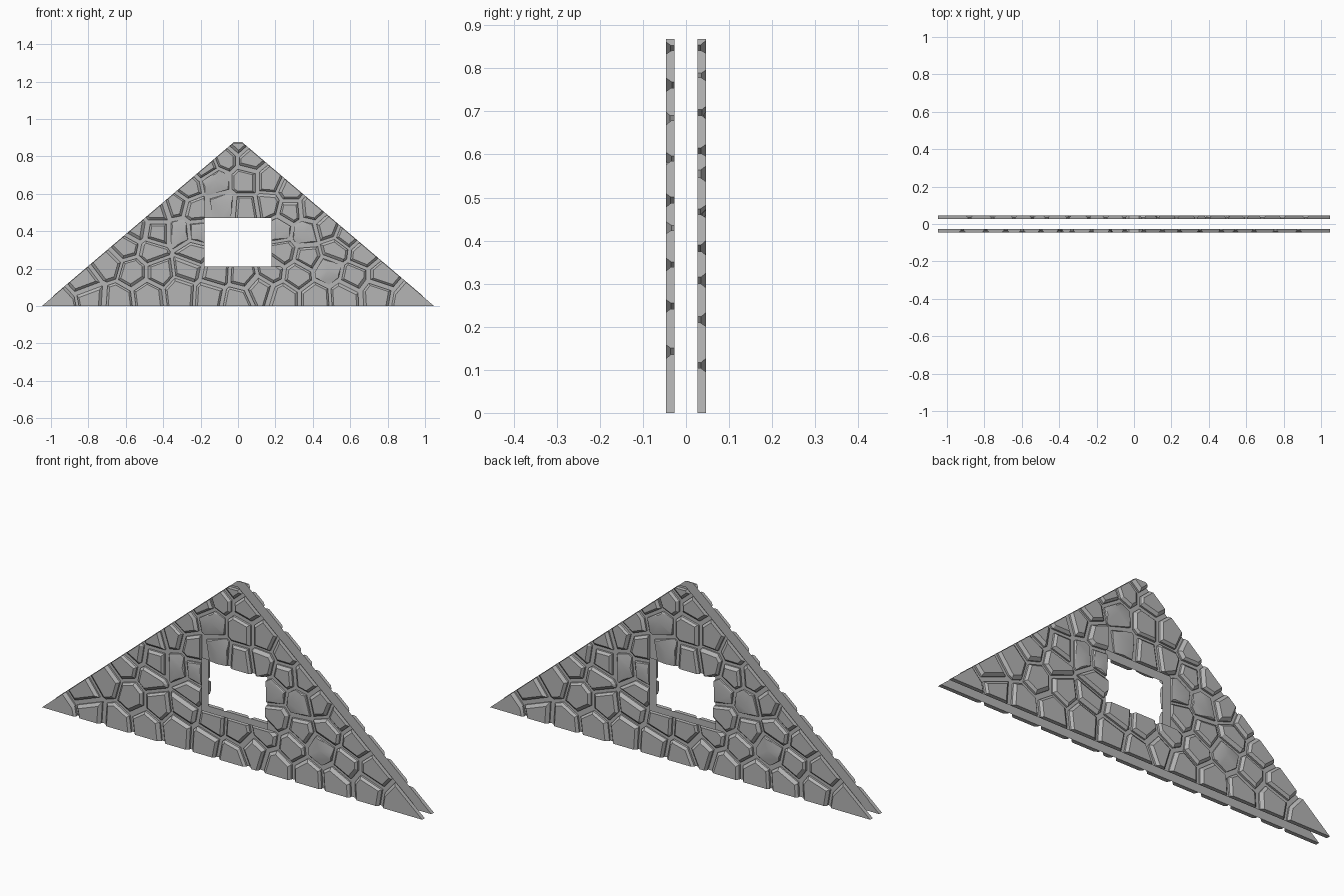
import bpy, bmesh, math, random
from mathutils import Vector

random.seed(4)
cube = bpy.data.objects.get("Cube")
if cube:
    bpy.data.objects.remove(cube, do_unlink=True)

# Wall proportions
MORTAR_Y, FACE_Y, DEPTH = -0.026, -0.046, 0.02
HOLE_X, HOLE_LOW, HOLE_HIGH = 0.18, 0.21, 0.47
EAVE, RIDGE, RIDGE_X = 0.045, 0.878, 0.02

grey = bpy.data.materials.new("stone grey")
grey.use_nodes = True
colour = (0.46, 0.46, 0.46, 1)
grey.diffuse_color = colour
grey.node_tree.nodes["Principled BSDF"].inputs["Base Color"].default_value = colour

# Stone centres in hundredths (x, z), row by row
STONES = [
    (-94, 2), (-79, 5), (-64, 4), (-48, 6), (-31, 8), (-15, 7), (0, 4),
    (11, 9), (24, 5), (41, 5), (57, 6), (74, 7), (91, 4),
    (-82, 13), (-70, 22), (-56, 18), (-42, 18), (-27, 20), (-12, 17),
    (3, 16), (17, 19), (32, 17), (48, 19), (62, 16), (77, 16),
    (-60, 32), (-46, 29), (-24, 28), (24, 29), (37, 26), (52, 30), (67, 28),
    (-55, 41), (-43, 39), (-31, 39), (-21, 40), (22, 41), (36, 39),
    (48, 42), (58, 38), (-43, 51), (-34, 54), (-22, 51), (-8, 53),
    (4, 52), (16, 54), (28, 51), (39, 52), (-27, 64), (-12, 67), (4, 67),
    (17, 67), (28, 62), (-17, 75), (-7, 79), (7, 79), (0, 87),
]
# Stones whose faces bulge gently
BULGED = {(-31, 39), (36, 39), (48, 19), (-12, 67), (-8, 53), (-21, 40), (22, 41)}


def slice_off(bm, point, normal):
    """Cut away everything beyond a plane and cap the cut."""
    bmesh.ops.bisect_plane(bm, geom=bm.verts[:] + bm.edges[:] + bm.faces[:],
                           dist=1e-6, plane_co=point, plane_no=normal,
                           clear_outer=True)
    if bm.edges:
        bmesh.ops.holes_fill(bm, edges=bm.edges[:], sides=0)


def outline_planes():
    """Planes along the sides of the gable, facing outward."""
    slope = Vector((RIDGE - EAVE, 0, 1 - RIDGE_X)).normalized()
    planes = [(Vector((0, 0, 0)), Vector((0, 0, -1))),
              (Vector((0, 0, RIDGE - 0.01)), Vector((0, 0, 1)))]
    for side in (-1, 1):
        normal = Vector((side * slope.x, 0, slope.z))
        planes.append((Vector((side, 0, EAVE)) - normal * 0.003, normal))
    return planes


def hole_plane(centre):
    """The window edge that a stone is furthest outside of."""
    edges = [(centre.x - HOLE_X, (HOLE_X, 0, 0), (-1, 0, 0)),
             (-HOLE_X - centre.x, (-HOLE_X, 0, 0), (1, 0, 0)),
             (centre.z - HOLE_HIGH, (0, 0, HOLE_HIGH), (0, 0, -1)),
             (HOLE_LOW - centre.z, (0, 0, HOLE_LOW), (0, 0, 1))]
    best = max(edges, key=lambda e: e[0])
    return Vector(best[1]), Vector(best[2])


def make_stone(seed, centres):
    """A chamfered block trimmed to fit between its neighbours."""
    centre = Vector((seed[0] / 100, 0, seed[1] / 100))
    bm = bmesh.new()
    bmesh.ops.create_cube(bm, size=1)
    base = MORTAR_Y - 0.0002
    for v in bm.verts:
        v.co = Vector((centre.x + v.co.x * 0.34,
                       base if v.co.y > 0 else FACE_Y,
                       centre.z + v.co.z * 0.34))
    for other in centres:
        away = other - centre
        if not 0 < away.length < 0.4:
            continue
        out = away.normalized()
        rim = centre + away / 2 - out * random.uniform(0.006, 0.014)
        slice_off(bm, rim, out)
        # Chamfer toward the face
        rim.y = FACE_Y + DEPTH * random.uniform(0.45, 0.65)
        slice_off(bm, rim, out + Vector((0, -random.uniform(0.9, 1.3), 0)))
    if seed in BULGED:
        turn = random.uniform(0, math.tau)
        for step in range(3):
            a = turn + step * math.tau / 3
            lean = Vector((math.cos(a) * 0.17, -1, math.sin(a) * 0.17))
            slice_off(bm, Vector((centre.x, FACE_Y + 0.001, centre.z)), lean)
    for point, normal in outline_planes() + [hole_plane(centre)]:
        slice_off(bm, point, normal)
    bmesh.ops.recalc_face_normals(bm, faces=bm.faces[:])
    return bm


def place(name, bm):
    """Front object, plus its half-turned copy on the back."""
    mesh = bpy.data.meshes.new(name)
    bm.to_mesh(mesh)
    bm.free()
    mesh.materials.append(grey)
    pair = []
    for side, turn in (("front", 0), ("back", math.pi)):
        ob = bpy.data.objects.new(f"{side}_{name}", mesh)
        ob.rotation_euler.z = turn
        bpy.context.collection.objects.link(ob)
        pair.append(ob)
    return pair


# Mortar sheet with the window opening
sheet = bmesh.new()
half = [(1, 0), (1, EAVE - 0.01), (0.985, EAVE + 0.012), (RIDGE_X, RIDGE)]
profile = half + [(-x, z) for x, z in reversed(half)]
sheet.faces.new([sheet.verts.new((x, MORTAR_Y, z)) for x, z in profile])
for point, normal in (((HOLE_X, 0, 0), (1, 0, 0)), ((-HOLE_X, 0, 0), (1, 0, 0)),
                      ((0, 0, HOLE_LOW), (0, 0, 1)), ((0, 0, HOLE_HIGH), (0, 0, 1))):
    bmesh.ops.bisect_plane(sheet, geom=sheet.verts[:] + sheet.edges[:] + sheet.faces[:],
                           plane_co=point, plane_no=normal)
opening = []
for f in sheet.faces:
    c = f.calc_center_median()
    if abs(c.x) < HOLE_X and HOLE_LOW < c.z < HOLE_HIGH:
        opening.append(f)
bmesh.ops.delete(sheet, geom=opening, context='FACES')
for f in sheet.faces:
    f.normal_update()
    if f.normal.y > 0:
        f.normal_flip()
place("mortar", sheet)

# Stones
centres = [Vector((x / 100, 0, z / 100)) for x, z in STONES]
wall = bmesh.new()
for seed in STONES:
    stone = make_stone(seed, centres)
    part = bpy.data.meshes.new("stone_part")
    stone.to_mesh(part)
    stone.free()
    wall.from_mesh(part)
    bpy.data.meshes.remove(part)
stones = place("stones", wall)

# Smooth only the gentle bulges
bpy.ops.object.select_all(action='DESELECT')
stones[0].select_set(True)
bpy.context.view_layer.objects.active = stones[0]
bpy.ops.object.shade_smooth_by_angle(angle=math.radians(24))
